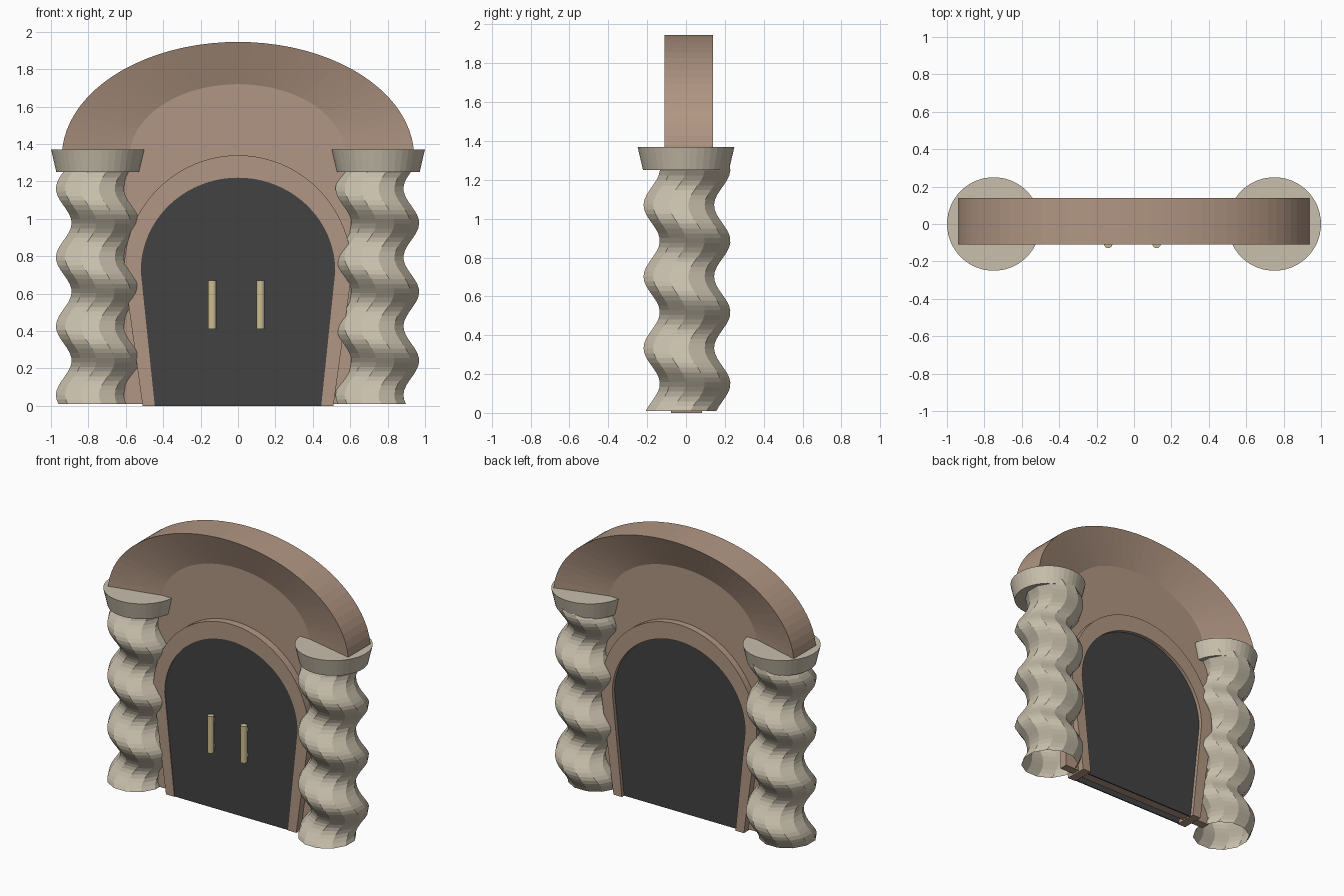
import bpy, bmesh, math
from math import sin, cos, pi

if "Cube" in bpy.data.objects:
    bpy.data.objects.remove(bpy.data.objects["Cube"])


def material(name, rgb):
    m = bpy.data.materials.new(name)
    lin = [((c / 255 + 0.055) / 1.055) ** 2.4 for c in rgb]
    m.diffuse_color = (*lin, 1)
    m.use_nodes = True
    m.node_tree.nodes["Principled BSDF"].inputs["Base Color"].default_value = m.diffuse_color
    return m


STONE = material("pale stone", (200, 191, 172))
BROWN = material("brown plaster", (177, 150, 131))
DARK = material("dark door", (66, 66, 66))
BRASS = material("pale brass", (205, 190, 147))


def finish(name, bm, mat):
    bmesh.ops.recalc_face_normals(bm, faces=bm.faces)
    me = bpy.data.meshes.new(name)
    bm.to_mesh(me)
    bm.free()
    me.materials.append(mat)
    ob = bpy.data.objects.new(name, me)
    bpy.context.collection.objects.link(ob)
    return ob


def loft(name, rings, mat, caps=True):
    """Skin closed rings of equal length and optionally cap both ends."""
    bm = bmesh.new()
    rows = [[bm.verts.new(p) for p in r] for r in rings]
    n = len(rows[0])
    for a, b in zip(rows, rows[1:]):
        for i in range(n):
            j = (i + 1) % n
            bm.faces.new((a[i], a[j], b[j], b[i]))
    if caps:
        bm.faces.new(rows[0])
        bm.faces.new(rows[-1])
    return finish(name, bm, mat)


def circle(x, y, z, r, n):
    return [(x + r * cos(2 * pi * (i + 0.5) / n), y + r * sin(2 * pi * (i + 0.5) / n), z)
            for i in range(n)]


def twist_ring(x, y, z):
    """Round section whose centre circles the column axis as z rises."""
    phi = pi / 2 - 2 * pi * (z - 0.15) / 0.368
    return circle(x + 0.042 * cos(phi), y + 0.042 * sin(phi), z, 0.188, 12)


def arch(a, b, zc, n=40):
    return [(a * cos(pi * i / n), zc + b * sin(pi * i / n)) for i in range(n + 1)]


def doorway(foot, a, b, zc):
    return [(foot, 0)] + arch(a, b, zc) + [(-foot, 0)]


def slab(name, outline, y0, y1, mat):
    return loft(name, [[(x, y, z) for x, z in outline] for y in (y0, y1)], mat)


def band(name, outer, inner, yo, yi, mat):
    """Four-cornered section swept between two outlines; yo, yi = (front, back)."""
    rings = [[(o[0], yo[0], o[1]), (o[0], yo[1], o[1]), (i[0], yi[1], i[1]), (i[0], yi[0], i[1])]
             for o, i in zip(outer, inner)]
    return loft(name, rings, mat)


# hood with splayed front and back faces
WALL = (-0.025, 0.035)
band("arch_hood", arch(0.942, 0.616, 1.33), arch(0.58, 0.39, 1.33), (-0.11, 0.138), WALL, BROWN)

# recessed wall behind the door
slab("wall", [(0.62, 0.01)] + arch(0.62, 0.41, 1.33) + [(-0.62, 0.01)], *WALL, BROWN)

# raised door frame, with a thin door leaf on each side of the wall
leaf = doorway(0.445, 0.52, 0.50, 0.72)
band("door_frame", doorway(0.51, 0.61, 0.62, 0.72), leaf,
     (-0.077, 0.082), (-0.077, 0.082), BROWN)
slab("door_front", leaf, -0.072, -0.064, DARK)
slab("door_back", leaf, 0.048, 0.056, DARK)

# twisted columns (open ends) and capitals
for side, x in (("left", -0.75), ("right", 0.745)):
    loft(side + "_twisted_column",
         [twist_ring(x, 0.005, 0.01 + 1.335 * k / 54) for k in range(55)], STONE, caps=False)
    cx = math.copysign(0.75, x)
    loft(side + "_capital", [circle(cx, 0, 1.25, 0.222, 40), circle(cx, 0, 1.37, 0.25, 40)], STONE)

# door handles with small mounting posts
for side, x in (("left", -0.138), ("right", 0.121)):
    loft(side + "_handle", [circle(x, -0.107, z, 0.0225, 12) for z in (0.41, 0.67)], BRASS)
    for end, z in (("lower", 0.45), ("upper", 0.63)):
        square = [(x - 0.01, z - 0.01), (x + 0.01, z - 0.01), (x + 0.01, z + 0.01), (x - 0.01, z + 0.01)]
        slab(side + "_handle_" + end + "_post", square, -0.107, -0.07, BRASS)
